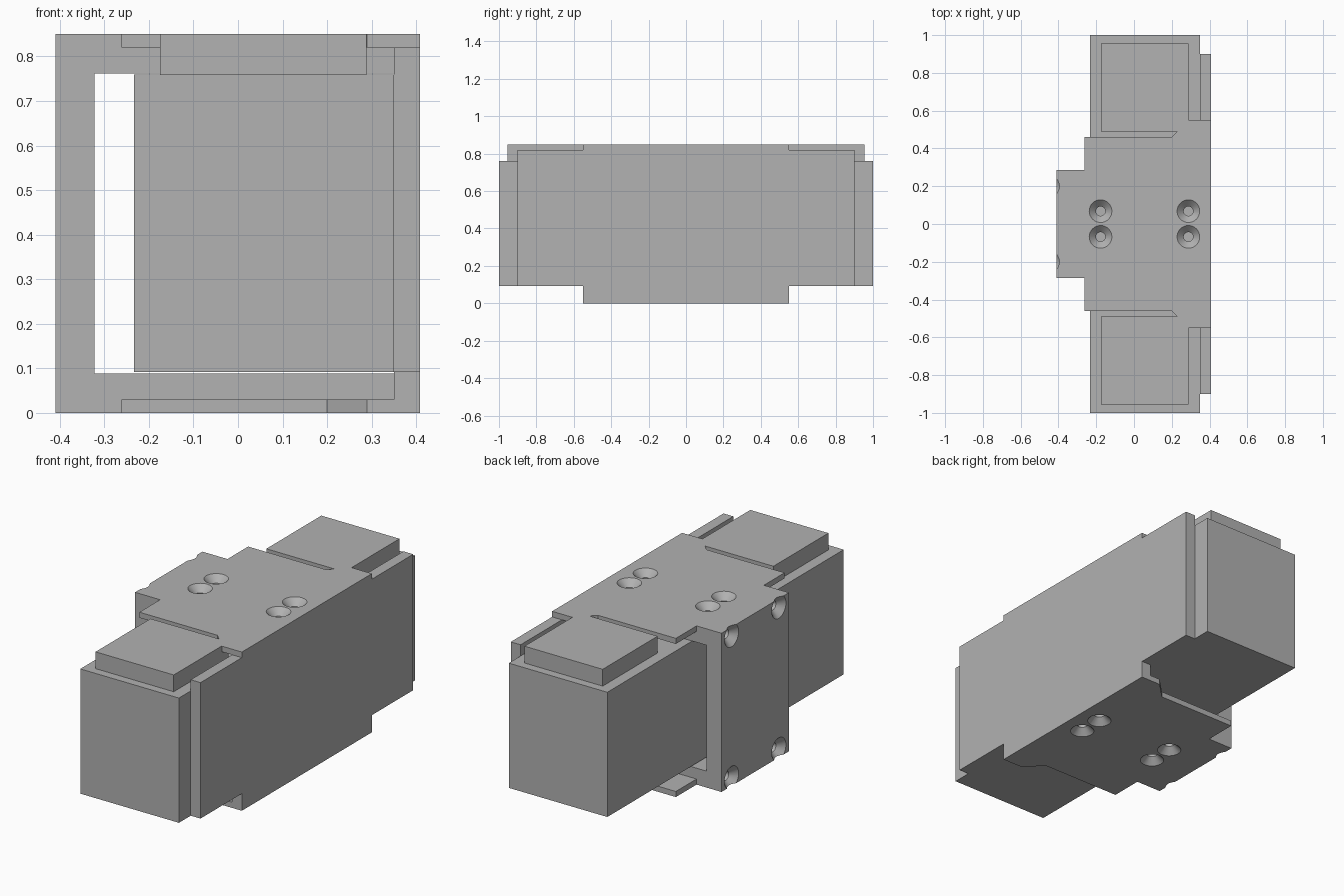
import bpy, bmesh, math
from mathutils import Matrix, Vector

if "Cube" in bpy.data.objects:
    bpy.data.objects.remove(bpy.data.objects["Cube"])

grey = bpy.data.materials.new("grey")
grey.diffuse_color = (0.445, 0.445, 0.445, 1)
grey.use_nodes = True
grey.node_tree.nodes["Principled BSDF"].inputs["Base Color"].default_value = grey.diffuse_color


def finish(name, bm):
    bmesh.ops.recalc_face_normals(bm, faces=bm.faces)
    me = bpy.data.meshes.new(name)
    bm.to_mesh(me)
    bm.free()
    me.materials.append(grey)
    ob = bpy.data.objects.new(name, me)
    bpy.context.collection.objects.link(ob)
    return ob


def prism(name, points, offset):
    """Extrude a closed outline of 3D points along an offset."""
    bm = bmesh.new()
    face = bm.faces.new([bm.verts.new(p) for p in points])
    res = bmesh.ops.extrude_face_region(bm, geom=[face])
    verts = [v for v in res["geom"] if isinstance(v, bmesh.types.BMVert)]
    bmesh.ops.translate(bm, verts=verts, vec=offset)
    return finish(name, bm)


def box(name, x0, x1, y0, y1, z0, z1):
    return prism(name, [(x0, y0, z0), (x1, y0, z0), (x1, y1, z0), (x0, y1, z0)],
                 (0, 0, z1 - z0))


def countersink(pos, axis, depth):
    """Cutter: 45 degree cone plus pilot hole, going along axis from pos."""
    rot = Vector(axis).to_track_quat('Z', 'Y').to_matrix().to_4x4()
    bm = bmesh.new()
    rings = []
    for r, d in ((0.07, -0.01), (0.025, 0.035), (0.025, depth)):
        rings.append([bm.verts.new((r * math.cos(a * math.tau / 32),
                                    r * math.sin(a * math.tau / 32), d)) for a in range(32)])
    for lo, hi in zip(rings, rings[1:]):
        for i in range(32):
            j = (i + 1) % 32
            bm.faces.new((lo[i], lo[j], hi[j], hi[i]))
    bm.faces.new(rings[0])
    bm.faces.new(rings[-1])
    bmesh.ops.transform(bm, matrix=Matrix.Translation(pos) @ rot, verts=bm.verts)
    ob = finish("countersink_cutter", bm)
    ob.hide_render = True
    return ob


def combine(target, other, operation):
    mod = target.modifiers.new("join", 'BOOLEAN')
    mod.operation, mod.solver, mod.object = operation, 'EXACT', other
    bpy.context.view_layer.objects.active = target
    bpy.ops.object.modifier_apply(modifier=mod.name)
    bpy.data.objects.remove(other)


H = 0.85

# C-shaped frame: left wall with top and bottom arms
c_shape = [(-0.41, 0), (0.38, 0), (0.38, 0.088), (-0.322, 0.088),
           (-0.322, 0.762), (0.38, 0.762), (0.38, H), (-0.41, H)]
bracket = prism("bracket", [(x, -0.285, z) for x, z in c_shape], (0, 0.57, 0))

# Long side plate, stepped at both ends
half = [(0.55, 0), (0.55, 0.092), (0.9, 0.092), (0.9, 0.82), (0.55, 0.82), (0.55, H)]
side = half + [(-y, z) for y, z in reversed(half)]
combine(bracket, prism("side_plate", [(0.35, y, z) for y, z in side], (0.058, 0, 0)), 'UNION')

# Thin flanges at top and bottom
half = [(-0.262, 0.46), (0.2, 0.46), (0.29, 0.55), (0.408, 0.55)]
flange = half + [(x, -y) for x, y in reversed(half)]
for z in (0, H - 0.03):
    combine(bracket, prism("flange", [(x, y, z) for x, y in flange], (0, 0, 0.03)), 'UNION')

# Countersunk screw holes in top, bottom and left wall
for s in (-1, 1):
    for x in (-0.177, 0.288):
        combine(bracket, countersink((x, s * 0.068, H), (0, 0, -1), 0.1), 'DIFFERENCE')
        combine(bracket, countersink((x, s * 0.068, 0), (0, 0, 1), 0.1), 'DIFFERENCE')
    for z in (0.045, H - 0.045):
        combine(bracket, countersink((-0.41, s * 0.2, z), (1, 0, 0), 0.08), 'DIFFERENCE')

bpy.ops.object.select_all(action='DESELECT')
bracket.select_set(True)
bpy.context.view_layer.objects.active = bracket
bpy.ops.object.shade_smooth_by_angle(angle=math.radians(25))

# Main block running through the bracket, with a raised cap at each end
box("main_block", -0.234, 0.35, -1, 1, 0.092, 0.76)
box("front_cap", -0.175, 0.288, -0.955, -0.49, 0.75, H)
box("back_cap", -0.175, 0.288, 0.49, 0.955, 0.75, H)
